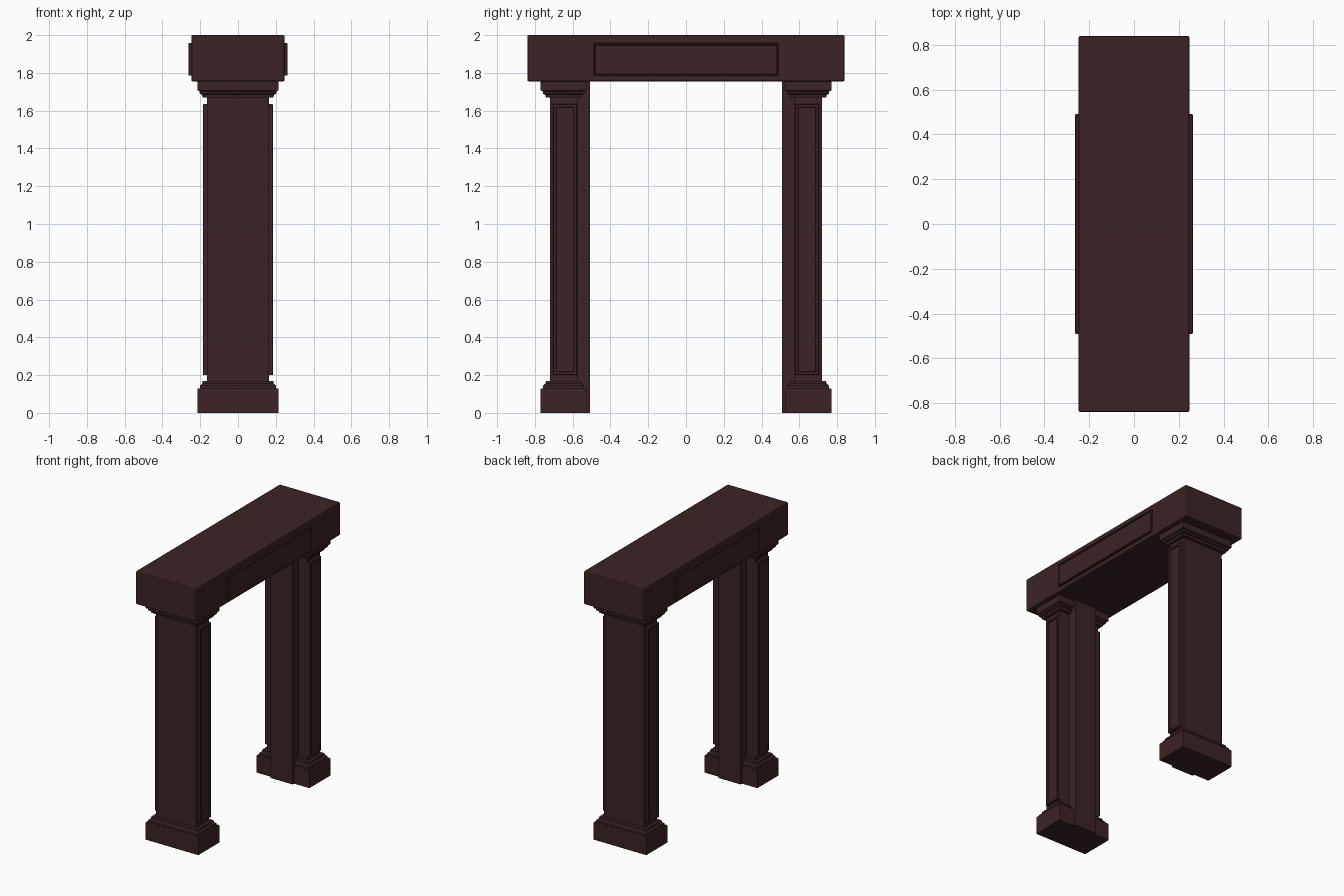
import bpy, bmesh

if "Cube" in bpy.data.objects:
    bpy.data.objects.remove(bpy.data.objects["Cube"])

wood = bpy.data.materials.new("dark_mahogany")
wood.diffuse_color = (0.045, 0.017, 0.018, 1)
wood.use_nodes = True
wood.node_tree.nodes["Principled BSDF"].inputs["Base Color"].default_value = wood.diffuse_color


def finish(name, bm):
    bmesh.ops.recalc_face_normals(bm, faces=bm.faces[:])
    me = bpy.data.meshes.new(name)
    bm.to_mesh(me)
    bm.free()
    me.materials.append(wood)
    ob = bpy.data.objects.new(name, me)
    bpy.context.collection.objects.link(ob)
    return ob


def box_bm(x0, x1, y0, y1, z0, z1):
    bm = bmesh.new()
    bmesh.ops.create_cube(bm, size=1)
    for v in bm.verts:
        v.co = (x1 if v.co.x > 0 else x0, y1 if v.co.y > 0 else y0, z1 if v.co.z > 0 else z0)
    return bm


def box(name, *b, bevel=0):
    ob = finish(name, box_bm(*b))
    if bevel:
        m = ob.modifiers.new("edge", "BEVEL")
        m.width = bevel
        m.segments = 2
    return ob


# Raised panel on a +x or -x side, with chamfered rim and sunken field
def panel(name, side, x0, x1, y0, y1, z0, z1, rim, sink):
    bm = box_bm(x0, x1, y0, y1, z0, z1)
    bm.faces.ensure_lookup_table()
    face = max(bm.faces, key=lambda f: f.calc_center_median().x)
    for width, depth in ((0.004, 0.0), (rim, 0.0), (0.005, -sink)):
        bmesh.ops.inset_region(bm, faces=[face], thickness=width, depth=depth)
        if width == 0.004:
            # pull the outer edge back to chamfer it
            for v in bm.verts:
                if v not in face.verts and v.co.x > x1 - 0.001:
                    v.co.x -= 0.004
    for v in bm.verts:
        v.co.x *= side
    return finish(name, bm)


# Stepped moulding around the shaft: (offset, height) rings
def moulding(name, cy, rings):
    bm = bmesh.new()
    prev = None
    for off, z in rings:
        hx, hy = 0.165 + off, 0.0725 + off
        loop = [bm.verts.new((sx * hx, cy + sy * hy, z))
                for sx, sy in ((-1, -1), (1, -1), (1, 1), (-1, 1))]
        if prev:
            for i in range(4):
                j = (i + 1) % 4
                bm.faces.new((prev[i], prev[j], loop[j], loop[i]))
        else:
            bm.faces.new(loop[::-1])
        prev = loop
    bm.faces.new(prev)
    return finish(name, bm)


BASE = [(0.05, 0), (0.05, 0.125), (0.047, 0.13), (0.036, 0.13), (0.036, 0.145),
        (0.024, 0.155), (0.022, 0.168), (0.0, 0.168)]
CAP = [(0.0, 1.67), (0.022, 1.67), (0.026, 1.685), (0.038, 1.69), (0.038, 1.702),
       (0.05, 1.708), (0.05, 1.757)]

# Two columns
for s, label in ((-1, "front"), (1, "back")):
    cy = s * 0.6475
    box(label + "_shaft", -0.165, 0.165, cy - 0.0725, cy + 0.0725, 0.1, 1.757)
    y0, y1 = sorted((s * 0.508, s * 0.59))
    box(label + "_inner_jamb", -0.09, 0.09, y0, y1, 0, 1.757)
    moulding(label + "_base", cy, BASE)
    moulding(label + "_capital", cy, CAP)
    for side, sn in ((1, "right"), (-1, "left")):
        panel(f"{label}_{sn}_shaft_panel", side, 0.16, 0.186, s * 0.641 - 0.064,
              s * 0.641 + 0.064, 0.2, 1.635, 0.018, 0.01)

# Lintel beam with a long panel on each side
box("lintel", -0.247, 0.247, -0.84, 0.84, 1.755, 2.0, bevel=0.008)
for side, sn in ((1, "right"), (-1, "left")):
    panel(f"lintel_{sn}_panel", side, 0.24, 0.263, -0.49, 0.49, 1.785, 1.957, 0.008, 0.01)
